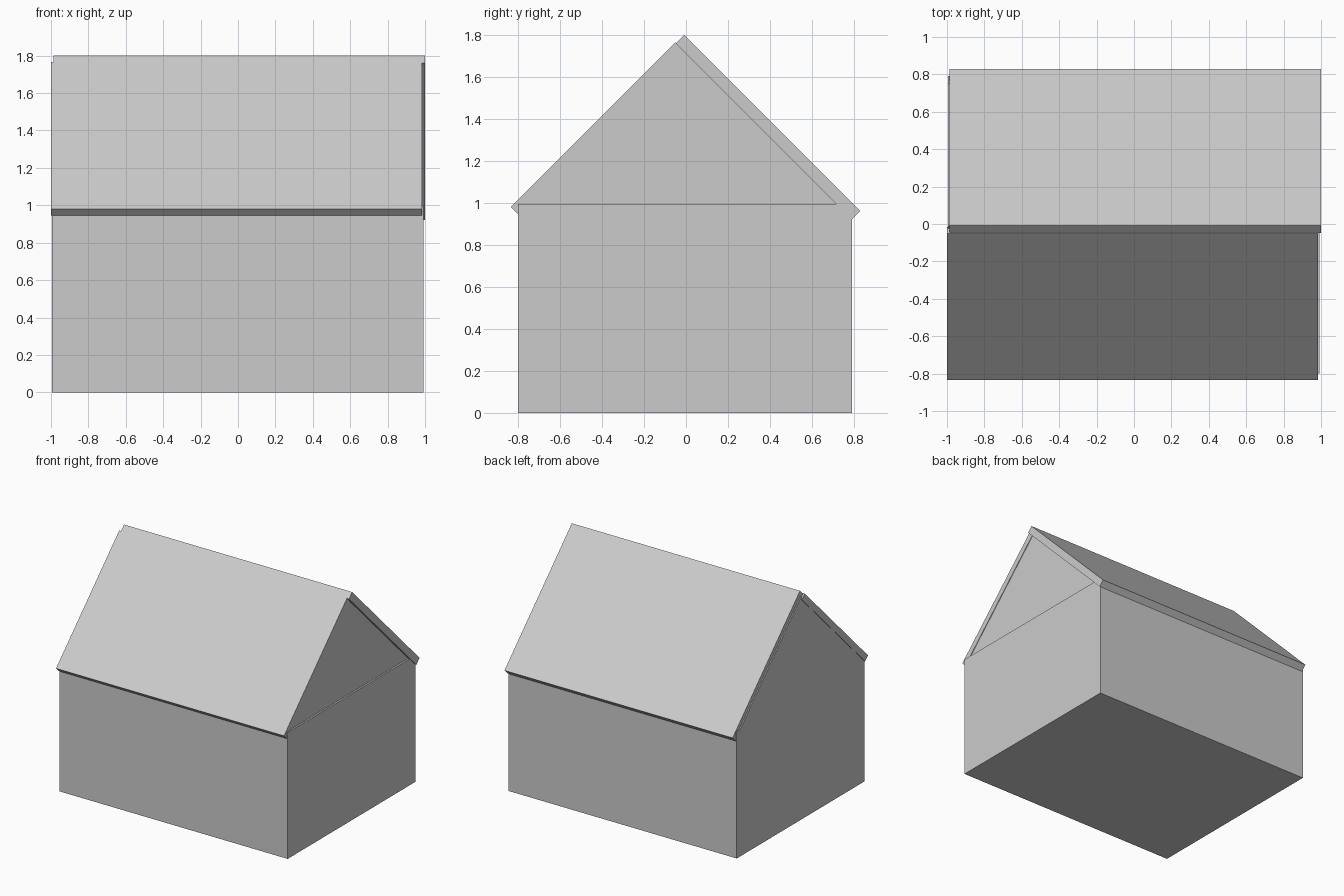
import bpy

if "Cube" in bpy.data.objects:
    bpy.data.objects.remove(bpy.data.objects["Cube"])


def prism(name, profile, x0, x1):
    """Extrude a (y, z) outline, counter-clockwise seen from +x, along x."""
    n = len(profile)
    verts = [(x, y, z) for x in (x0, x1) for y, z in profile]
    faces = [tuple(reversed(range(n))), tuple(range(n, 2 * n))]
    faces += [(i, (i + 1) % n, (i + 1) % n + n, i + n) for i in range(n)]
    mesh = bpy.data.meshes.new(name)
    mesh.from_pydata(verts, [], faces)
    obj = bpy.data.objects.new(name, mesh)
    bpy.context.collection.objects.link(obj)
    return obj


# Box-shaped house walls
prism("walls", [(-0.8, 0), (0.79, 0), (0.79, 0.995), (-0.8, 0.995)], -0.995, 0.993)

# Triangular gable block under the roof
prism("gable", [(-0.77, 0.995), (0.75, 0.995), (-0.01, 1.755)], -0.995, 0.98)

# Front roof slab butts against the underside of the back one
prism("front_roof", [(-0.835, 0.98), (-0.8, 0.945), (-0.015, 1.73), (-0.05, 1.765)],
      -1.0, 0.985)

# Back roof slab overlaps the ridge
prism("back_roof", [(0.79, 0.922), (0.83, 0.962), (-0.008, 1.8), (-0.048, 1.76)],
      -0.987, 1.0)
